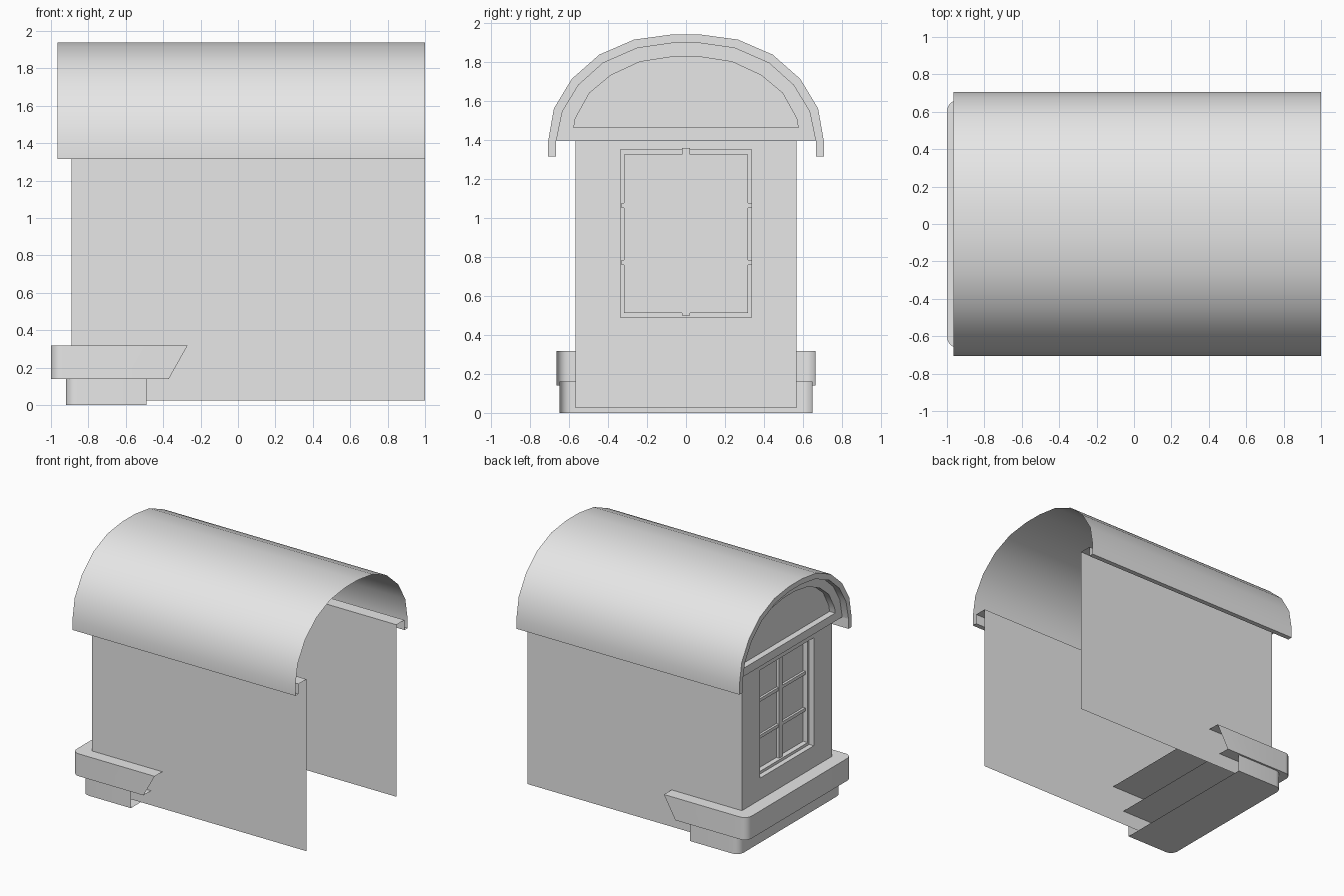
import bpy, bmesh
from math import sin, cos, pi, radians
from mathutils import Vector

cube = bpy.data.objects.get("Cube")
if cube:
    bpy.data.objects.remove(cube, do_unlink=True)

grey = bpy.data.materials.new("plain_grey")
grey.use_nodes = True
grey.diffuse_color = (0.8, 0.8, 0.8, 1)
grey.node_tree.nodes["Principled BSDF"].inputs["Base Color"].default_value = (0.8, 0.8, 0.8, 1)


def loft(name, loops, closed=False, cap_first=False, cap_last=False):
    """Skin a series of equal-length point loops, with optional end caps."""
    bm = bmesh.new()
    rows = [[bm.verts.new(p) for p in loop] for loop in loops]
    n = len(rows[0])
    for a, b in zip(rows, rows[1:]):
        for i in range(n if closed else n - 1):
            j = (i + 1) % n
            bm.faces.new((a[i], a[j], b[j], b[i]))
    if cap_first:
        bm.faces.new(rows[0])
    if cap_last:
        bm.faces.new(rows[-1])
    bmesh.ops.recalc_face_normals(bm, faces=bm.faces)
    # Turn the sheet so that it faces away from the middle of the building
    middle = Vector((0, 0, 0.8))
    if sum(f.calc_area() * f.normal.dot(f.calc_center_median() - middle) for f in bm.faces) < 0:
        bmesh.ops.reverse_faces(bm, faces=bm.faces)
    mesh = bpy.data.meshes.new(name)
    bm.to_mesh(mesh)
    bm.free()
    mesh.materials.append(grey)
    obj = bpy.data.objects.new(name, mesh)
    bpy.context.collection.objects.link(obj)
    bpy.ops.object.select_all(action="DESELECT")
    obj.select_set(True)
    bpy.context.view_layer.objects.active = obj
    bpy.ops.object.shade_smooth_by_angle(angle=radians(35))
    return obj


def at(x, profile):
    return [(x, y, z) for y, z in profile]


def mirrored(half):
    return half + [(-y, z) for y, z in reversed(half)]


def rect(y, z0, z1):
    return [(-y, z0), (y, z0), (y, z1), (-y, z1)]


def box(name, x0, x1, y0, y1, z0, z1):
    prof = [(y0, z0), (y1, z0), (y1, z1), (y0, z1)]
    loft(name, [at(x0, prof), at(x1, prof)], True, True, True)


WALL_Y, EAVE, DRIP = 0.567, 1.395, 1.315
BACK, WALL_X, RIM, RING, PANEL = 1.0, -0.89, -0.965, -0.91, -0.86

# Arch profiles: roof outside, roof rim inside, gable panel
outer = mirrored([(0.706, EAVE), (0.677, 1.56), (0.585, 1.712), (0.444, 1.836), (0.266, 1.913), (0.08, 1.938)])
inner = mirrored([(0.667, EAVE), (0.636, 1.544), (0.554, 1.68), (0.426, 1.795), (0.25, 1.872), (0.077, 1.897)])
panel = mirrored([(0.578, 1.46), (0.57, 1.508), (0.497, 1.64), (0.385, 1.733), (0.236, 1.802), (0.067, 1.828)])


def with_legs(arch):
    y = arch[0][0]
    return [(y, DRIP)] + arch + [(-y, DRIP)]


# Roof shell with its eaves
shell = [(WALL_Y, EAVE), (0.667, EAVE), (0.667, DRIP)] + with_legs(outer)
shell += [(-0.667, DRIP), (-0.667, EAVE), (-WALL_Y, EAVE)]
legs = shell[2:-2]
loft("roof", [at(RIM, legs), at(BACK, legs)])
for side, s in (("left", 1), ("right", -1)):
    eave = [(s * WALL_Y, EAVE), (s * 0.667, EAVE)]
    loft(side + "_eave_soffit", [at(RING, eave), at(BACK, eave)])
    lip = [(s * 0.667, EAVE), (s * 0.667, DRIP)]
    loft(side + "_eave_lip", [at(RIM, lip), at(BACK, lip)])

# Roof rim and recessed gable
loft("roof_rim", [at(RIM, with_legs(outer)), at(RIM, with_legs(inner))])
loft("roof_rim_reveal", [at(RIM, inner), at(RING, inner)])
loft("gable", [at(RING, inner), at(RING, panel), at(PANEL, panel)], closed=True, cap_last=True)
sill = [(-WALL_Y, EAVE), (WALL_Y, EAVE)]
loft("gable_underside", [at(RING, sill), at(WALL_X, sill)])

# Side walls
for side, s in (("left", 1), ("right", -1)):
    wall = [(s * WALL_Y, 0.025), (s * WALL_Y, EAVE)]
    loft(side + "_wall", [at(WALL_X, wall), at(BACK, wall)])

# End wall with the stepped window recess and pane
opening, pane = rect(0.337, 0.49, 1.35), rect(0.318, 0.512, 1.325)
loft("end_wall_and_window", [at(WALL_X, rect(WALL_Y, 0.025, EAVE)), at(WALL_X, opening),
                             at(-0.85, opening), at(-0.85, pane), at(-0.81, pane)],
     closed=True, cap_last=True)

# Window bars
box("upright_bar", -0.835, -0.812, -0.02, 0.02, 0.5, 1.357)
for label, z in (("lower", 0.77), ("upper", 1.062)):
    box(label + "_cross_bar", -0.83, -0.812, -0.33, 0.338, z - 0.013, z + 0.013)


def step_path(front, y, end, z, r=0.06, n=5):
    """U-shaped plan with rounded front corners."""
    half = [(end, y)]
    for i in range(n + 1):
        a = pi / 2 * i / n
        half.append((front + r - r * sin(a), y - r + r * cos(a)))
    return [(px, py, z) for px, py in half + [(px, -py) for px, py in reversed(half)]]


# Two-tier base wrapping the end wall, open toward the back
loft("upper_step", [step_path(-1, 0.663, -0.27, 0.318), step_path(-1, 0.663, -0.37, 0.14)],
     cap_first=True, cap_last=True)
loft("lower_step", [step_path(-0.92, 0.648, -0.49, 0), step_path(-0.92, 0.648, -0.49, 0.16)],
     cap_first=True)
